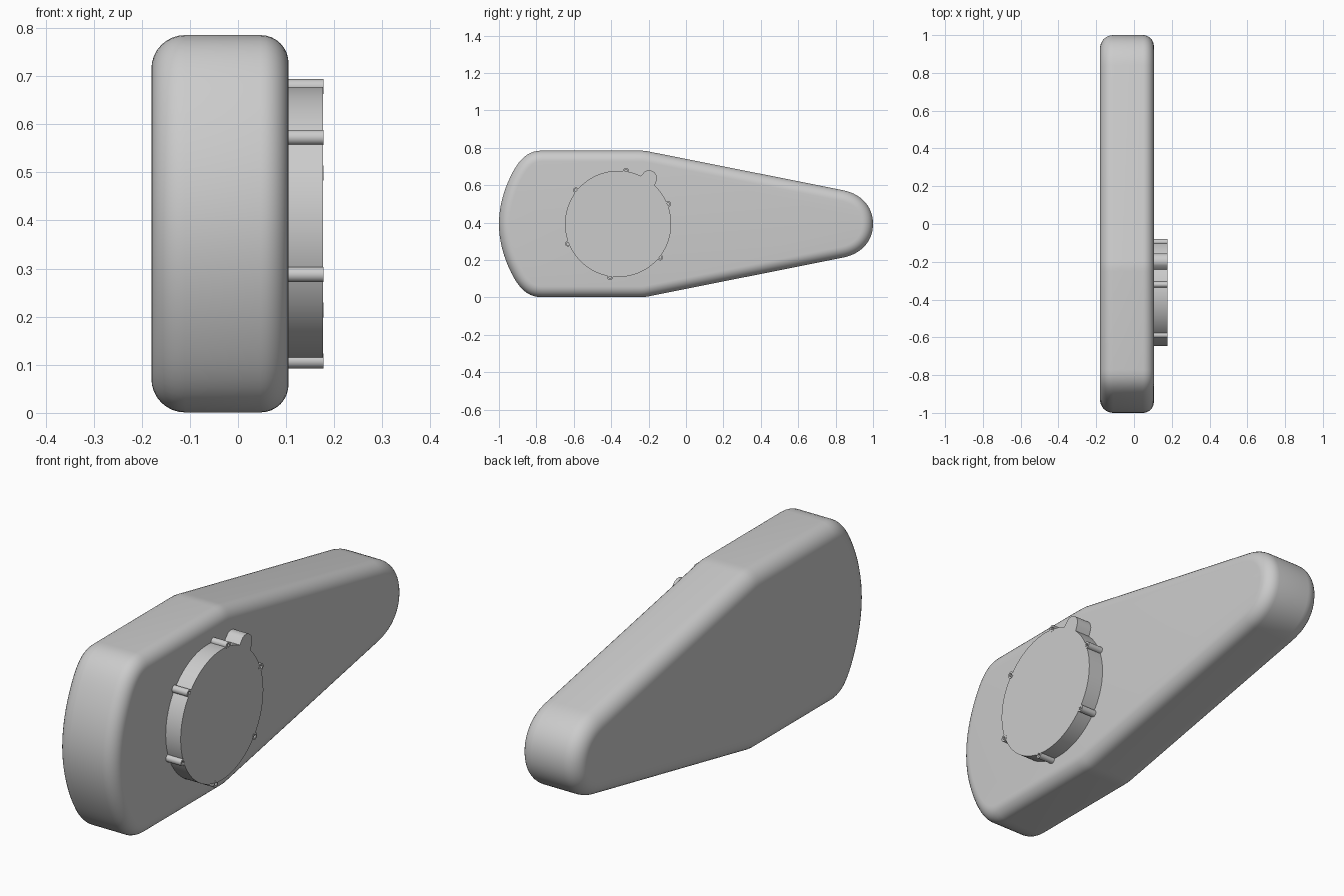
import bpy, bmesh, math
from mathutils import Vector

if "Cube" in bpy.data.objects:
    bpy.data.objects.remove(bpy.data.objects["Cube"])

grey = bpy.data.materials.new("neutral grey")
grey.use_nodes = True
grey.diffuse_color = (0.6, 0.6, 0.6, 1)
grey.node_tree.nodes["Principled BSDF"].inputs["Base Color"].default_value = (0.6, 0.6, 0.6, 1)

MID_Z = 0.393            # height of the mirror line of the housing
BACK_X, FACE_X, COVER_X = -0.18, 0.105, 0.177


def extrude_profile(name, points, x0, x1, back_round=0, face_round=0, hole=0):
    """Extrude a (y, z) outline along x, rounding the rims or sinking a hole."""
    bm = bmesh.new()
    base = bm.faces.new([bm.verts.new((x0, y, z)) for y, z in points])
    out = bmesh.ops.extrude_face_region(bm, geom=[base], use_keep_orig=True)
    bmesh.ops.translate(bm, vec=(x1 - x0, 0, 0),
                        verts=[v for v in out["geom"] if isinstance(v, bmesh.types.BMVert)])
    bmesh.ops.recalc_face_normals(bm, faces=bm.faces)
    for x, width in ((x0, back_round), (x1, face_round)):
        if width:
            rim = [e for e in bm.edges if all(abs(v.co.x - x) < 1e-5 for v in e.verts)]
            bmesh.ops.bevel(bm, geom=rim, offset=width, segments=8, profile=0.5,
                            affect='EDGES', clamp_overlap=False)
    if hole:
        cap = max(bm.faces, key=lambda f: f.calc_center_median().x)
        bmesh.ops.inset_region(bm, faces=[cap], thickness=hole, use_even_offset=True)
        pit = bmesh.ops.extrude_discrete_faces(bm, faces=[cap])["faces"][0]
        bmesh.ops.translate(bm, vec=(-0.03, 0, 0), verts=pit.verts)
    mesh = bpy.data.meshes.new(name)
    bm.to_mesh(mesh)
    bm.free()
    mesh.materials.append(grey)
    obj = bpy.data.objects.new(name, mesh)
    bpy.context.collection.objects.link(obj)
    bpy.ops.object.select_all(action='DESELECT')
    bpy.context.view_layer.objects.active = obj
    obj.select_set(True)
    bpy.ops.object.shade_smooth_by_angle(angle=math.radians(35))
    return obj


def curve_through(a, b, c, d, steps):
    """Cubic curve points from a to d, leaving out d."""
    a, b, c, d = map(Vector, (a, b, c, d))
    return [a * (1 - t) ** 3 + b * 3 * t * (1 - t) ** 2 + c * 3 * t * t * (1 - t) + d * t ** 3
            for t in (i / steps for i in range(steps))]


# Housing: upper half outline from blunt end to nose, then mirrored
upper = curve_through((-1, 0), (-1, 0.09), (-0.975, 0.18), (-0.935, 0.26), 8)
upper += curve_through((-0.935, 0.26), (-0.895, 0.34), (-0.85, 0.392), (-0.77, 0.392), 10)
upper += curve_through((-0.77, 0.392), (-0.6, 0.392), (-0.4, 0.392), (-0.25, 0.392), 1)
upper += curve_through((-0.25, 0.392), (-0.23, 0.392), (-0.21, 0.39), (-0.19, 0.385), 4)
upper += curve_through((-0.19, 0.385), (0.2, 0.31), (0.5, 0.25), (0.84, 0.18), 1)
upper += curve_through((0.84, 0.18), (0.94, 0.16), (1, 0.09), (1, 0), 14)
upper.append(Vector((1, 0)))
outline = [(p.x, MID_Z + p.y) for p in upper]
outline += [(p.x, MID_Z - p.y) for p in reversed(upper[1:-1])]
extrude_profile("housing", outline, BACK_X, FACE_X, 0.07, 0.058)

# Round cover with a lug on its rim
CENTRE = Vector((-0.363, MID_Z))
RADIUS = 0.284
LUG = Vector((-0.198, 0.637)) - CENTRE
LUG_RADIUS = 0.043
rim = []
for i in range(240):
    a = math.tau * i / 240
    ray = Vector((math.cos(a), math.sin(a)))
    along = ray.dot(LUG)
    gap = LUG_RADIUS ** 2 - (LUG.length_squared - along ** 2)
    reach = along + math.sqrt(gap) if gap > 0 and along > 0 else 0
    rim.append(CENTRE + ray * max(RADIUS, reach))
extrude_profile("round_cover", rim, FACE_X - 0.01, COVER_X)

# Six screw bosses around the cover
for k in range(6):
    a = math.radians(21.5 + 60 * k)
    hub = CENTRE + Vector((math.cos(a), math.sin(a))) * 0.288
    ring = [hub + Vector((math.cos(t), math.sin(t))) * 0.0155
            for t in (math.tau * i / 24 for i in range(24))]
    extrude_profile(f"screw_boss_{k + 1}", ring, FACE_X - 0.01, COVER_X + 0.001, hole=0.008)
